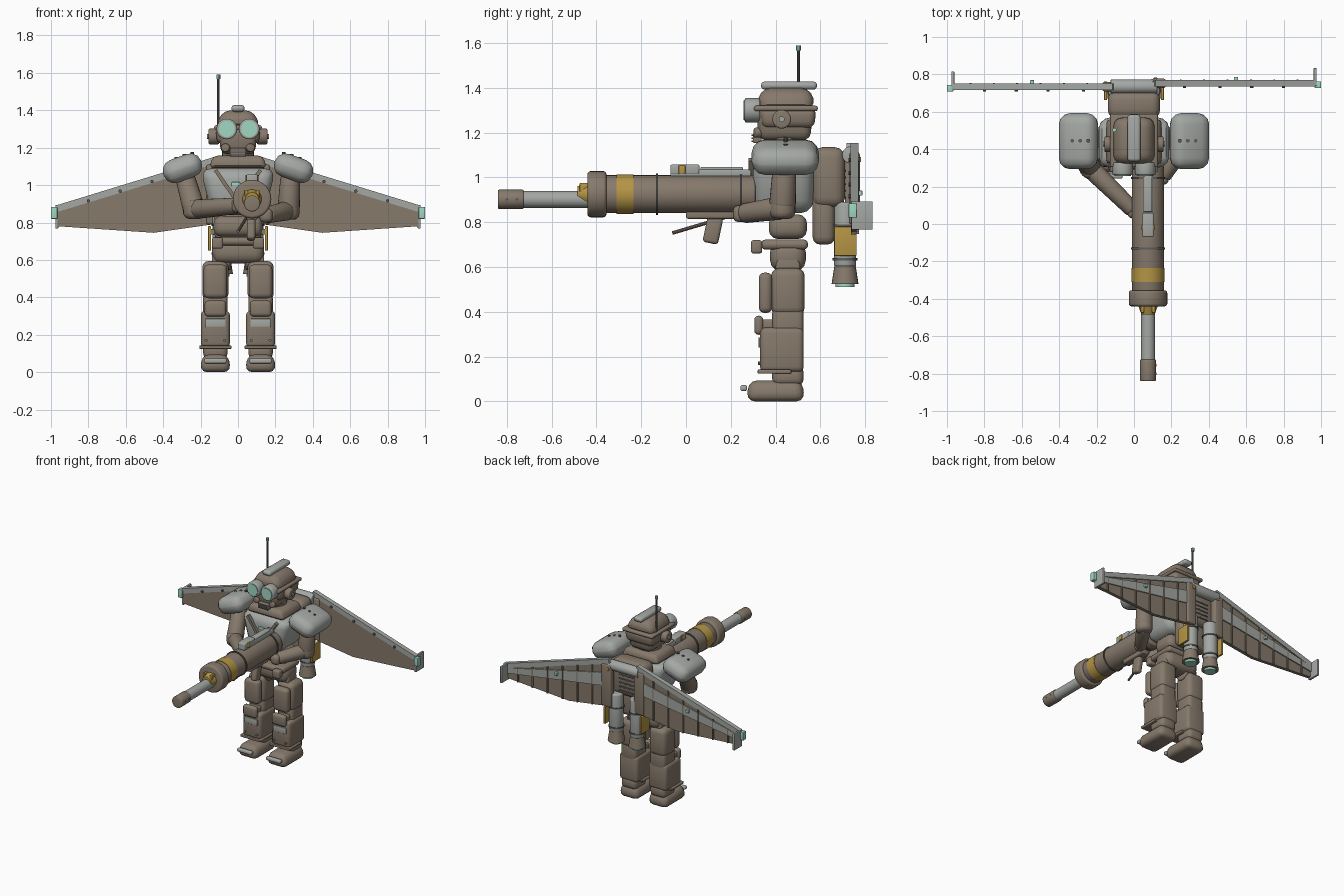
import bpy, bmesh
from math import radians
from mathutils import Vector, Matrix, Euler

old = bpy.data.objects.get("Cube")
if old:
    bpy.data.objects.remove(old, do_unlink=True)


def material(name, rgb):
    m = bpy.data.materials.new(name)
    m.use_nodes = True
    m.diffuse_color = (*rgb, 1)
    m.node_tree.nodes["Principled BSDF"].inputs["Base Color"].default_value = (*rgb, 1)
    return m


BROWN = material("brown_armour", (0.24, 0.193, 0.148))
GREY = material("pale_grey", (0.37, 0.39, 0.37))
GOLD = material("dull_gold", (0.46, 0.3, 0.06))
MINT = material("mint_glow", (0.35, 0.68, 0.54))
DARK = material("dark_steel", (0.11, 0.11, 0.11))


def finish(name, mat, bm, matrix=Matrix()):
    bmesh.ops.remove_doubles(bm, verts=bm.verts, dist=0.0002)
    bmesh.ops.recalc_face_normals(bm, faces=bm.faces)
    me = bpy.data.meshes.new(name)
    bm.to_mesh(me)
    bm.free()
    me.materials.append(mat)
    me.shade_smooth()
    me.set_sharp_from_angle(angle=radians(35))
    ob = bpy.data.objects.new(name, me)
    ob.matrix_world = matrix
    bpy.context.collection.objects.link(ob)
    return ob


def box(name, mat, centre, size, bevel=0.0, taper=(1, 1), tilt=(0, 0, 0), quat=None):
    """Rounded box; taper scales the top face."""
    bm = bmesh.new()
    bmesh.ops.create_cube(bm, size=1)
    for v in bm.verts:
        if v.co.z > 0:
            v.co.x *= taper[0]
            v.co.y *= taper[1]
        v.co = Vector(a * b for a, b in zip(v.co, size))
    if bevel:
        bmesh.ops.bevel(bm, geom=bm.edges[:], offset=bevel, segments=3, profile=0.5,
                        affect='EDGES', clamp_overlap=True)
    turn = quat or Euler([radians(a) for a in tilt]).to_quaternion()
    return finish(name, mat, bm, Matrix.Translation(centre) @ turn.to_matrix().to_4x4())


def rod(name, mat, a, b, r, r2=None, bevel=0.0, sides=24):
    """Cylinder or cone from a to b with optional rounded rims."""
    a, b = Vector(a), Vector(b)
    d = b - a
    bm = bmesh.new()
    bmesh.ops.create_cone(bm, cap_ends=True, segments=sides, radius1=r,
                          radius2=r if r2 is None else r2, depth=d.length)
    if bevel:
        rims = [e for e in bm.edges if abs(e.verts[0].co.z - e.verts[1].co.z) < 1e-5]
        bmesh.ops.bevel(bm, geom=rims, offset=bevel, segments=3, profile=0.5,
                        affect='EDGES', clamp_overlap=True)
    m = Matrix.Translation((a + b) / 2) @ d.to_track_quat('Z', 'Y').to_matrix().to_4x4()
    return finish(name, mat, bm, m)


def beam(name, mat, a, b, width, depth):
    """Straight bar between two points."""
    a, b = Vector(a), Vector(b)
    return box(name, mat, (a + b) / 2, (width, depth, (b - a).length),
               quat=(b - a).to_track_quat('Z', 'Y'))


def slab(name, mat, outline, y0, y1):
    """Extrude an x-z outline along y."""
    bm = bmesh.new()
    f = bm.faces.new([bm.verts.new((x, y0, z)) for x, z in outline])
    g = bmesh.ops.extrude_face_region(bm, geom=[f])["geom"]
    bmesh.ops.translate(bm, verts=[v for v in g if isinstance(v, bmesh.types.BMVert)],
                        vec=(0, y1 - y0, 0))
    return finish(name, mat, bm)


# Torso, pelvis and collar
box("pelvis", BROWN, (0, .455, .648), (.28, .16, .135), .05)
box("belt", BROWN, (0, .44, .70), (.28, .21, .045), .02)
box("abdomen", BROWN, (0, .455, .78), (.26, .17, .11), .04)
box("chest", GREY, (0, .435, .965), (.28, .27, .25), .06, (1.45, 1))
box("chest_light", MINT, (-.012, .298, 1.005), (.045, .012, .022), .003)
box("collar", BROWN, (0, .44, 1.125), (.31, .25, .065), .025, (.85, .9))
rod("neck", BROWN, (0, .44, 1.12), (0, .44, 1.2), .085)

# Head
box("face", BROWN, (0, .44, 1.235), (.18, .23, .14), .035, (1.2, 1.1))
box("helmet_skirt", BROWN, (0, .455, 1.265), (.225, .235, .09), .03, (1.06, 1.08))
box("helmet_brim", BROWN, (0, .446, 1.308), (.255, .285, .024), .01)
box("helmet_dome", BROWN, (0, .446, 1.352), (.245, .265, .095), .045, (.68, .85))
box("helmet_crest", GREY, (0, .46, 1.41), (.07, .25, .036), .016)
box("mouth_grille", BROWN, (0, .318, 1.175), (.085, .04, .045), .008)
for i in range(3):
    box("mouth_slot", DARK, (0, .297, 1.162 + i * .013), (.075, .008, .007))
rod("antenna", DARK, (-.105, .503, 1.28), (-.105, .503, 1.575), .007, sides=10)
rod("antenna_tip", MINT, (-.105, .503, 1.567), (-.105, .503, 1.59), .011, sides=10)

# Paired body parts
for s, side in ((-1, "right_"), (1, "left_")):
    rod(side + "goggle", GREY, (s * .06, .33, 1.3), (s * .06, .262, 1.3), .055, bevel=.008)
    rod(side + "lens", MINT, (s * .06, .27, 1.3), (s * .06, .257, 1.3), .043)
    rod(side + "ear_disc", BROWN, (s * .1, .427, 1.26), (s * .158, .427, 1.26), .042, bevel=.008)
    rod(side + "ear_cap", GREY, (s * .15, .427, 1.26), (s * .166, .427, 1.26), .013, sides=12)
    rod(side + "cheek_filter", BROWN, (s * .06, .34, 1.2), (s * .07, .305, 1.2), .022, bevel=.006)
    box(side + "shoulder_pad", GREY, (s * .297, .443, 1.09), (.215, .3, .128), .06,
        tilt=(0, s * 20, 0))
    for x, z in ((.245, 1.172), (.287, 1.16), (.33, 1.144)):
        rod(side + "shoulder_bolt", DARK, (s * x, .445, z - .03), (s * x, .445, z + .006),
            .01, sides=10)
    beam(side + "chest_strap", BROWN, (s * .12, .292, 1.08), (s * .01, .292, .92), .025, .02)
    box(side + "belt_pouch", BROWN, (s * .11, .315, .69), (.06, .05, .06), .012)

    # Legs
    x = s * .121
    rod(side + "hip_joint", BROWN, (s * .04, .455, .6), (s * .14, .455, .6), .055, bevel=.01)
    box(side + "thigh", BROWN, (x, .455, .49), (.14, .15, .21), .035)
    box(side + "thigh_guard", BROWN, (x, .355, .485), (.125, .06, .18), .025)
    box(side + "knee", BROWN, (x, .455, .35), (.13, .14, .14), .025)
    box(side + "knee_guard", BROWN, (x, .325, .34), (.115, .04, .085), .018)
    box(side + "knee_link", BROWN, (x, .37, .34), (.09, .08, .05), .01)
    box(side + "shin", BROWN, (x, .428, .23), (.155, .195, .2), .025)
    box(side + "shin_plate", GREY, (x, .33, .263), (.11, .012, .045), .003)
    box(side + "shin_band", BROWN, (x, .395, .133), (.172, .15, .018), .005)
    for dx in (-.05, .05):
        rod(side + "shin_bolt", BROWN, (x + dx, .34, .17), (x + dx, .322, .17), .008, sides=10)
    box(side + "ankle", BROWN, (x, .455, .115), (.13, .14, .09), .03)
    box(side + "foot", BROWN, (x, .4, .047), (.165, .26, .094), .038, (.85, .92))
    box(side + "toe_bar", GREY, (x, .258, .06), (.12, .03, .026), .008)

# Arms reaching round the cannon
for side, path in (("right_", [(-.285, .43, 1.05), (-.235, .3, .87), (.0, .07, .89)]),
                   ("left_", [(.28, .44, 1.05), (.27, .43, .865), (.15, .25, .838)])):
    rod(side + "upper_arm", BROWN, path[0], path[1], .052, .06, .02)
    rod(side + "elbow", BROWN, *[Vector(path[1]) + Vector((0, 0, d)) for d in (-.05, .05)],
        .058, bevel=.03)
    rod(side + "forearm", BROWN, path[1], path[2], .053, .043, .018)
    box(side + "hand", BROWN, path[2], (.07, .08, .075), .025)

# Cannon
X, Z = .075, .925


def ring(name, mat, y0, y1, r, z=Z, r2=None, bevel=0.0):
    rod(name, mat, (X, y0, z), (X, y1, z), r, r2, bevel, 32)


ring("cannon_body", BROWN, .31, -.4, .085, bevel=.01)
ring("cannon_collar", BROWN, -.355, -.44, .103, bevel=.014)
ring("cannon_gold_band", GOLD, -.235, -.31, .0885)
for y in (.25, -.125):
    ring("cannon_clamp", DARK, y, y - .01, .092)
ring("muzzle_cone", GOLD, -.43, -.485, .055, r2=.035)
for dx in (-.03, .03):
    box("muzzle_tooth", GOLD, (X + dx, -.455, .955), (.018, .04, .04), .004)
ring("inner_barrel", GREY, -.42, -.74, .038, .902)
ring("barrel_tip", BROWN, -.725, -.84, .043, .902, bevel=.006)
for y in (-.755, -.8):
    rod("tip_vent", DARK, (X - .044, y, .902), (X + .044, y, .902), .007, sides=10)
box("cannon_rail", GREY, (X, .11, 1.02), (.055, .36, .03), .005)
box("sight_front", GREY, (X, -.005, 1.035), (.06, .13, .045), .008)
box("sight_rear", GREY, (X, .16, 1.035), (.045, .19, .024), .006)
box("sight_clip", GOLD, (X, -.018, 1.035), (.068, .03, .04), .003)
box("trigger_plate", BROWN, (X, .11, .835), (.06, .22, .04), .01)
box("grip", BROWN, (X - .005, .12, .765), (.045, .07, .12), .015, tilt=(-12, 0, 0))
rod("support_rod", BROWN, (-.0, -.06, .752), (.05, .22, .835), .008, sides=10)

# Backpack and thrusters
box("backpack_upper", BROWN, (0, .637, 1.0), (.28, .145, .27), .045)
box("backpack_lower", BROWN, (0, .615, .82), (.25, .1, .24), .035)
for i in range(5):
    box("pack_slat", DARK, (0, .708, .91 + i * .03), (.13, .012, .01), .003)
rod("wing_hinge", GREY, (-.125, .735, 1.1), (.125, .735, 1.1), .038, bevel=.006)
for s, side in ((-1, "right_"), (1, "left_")):
    def tube(name, mat, z0, z1, r, r2=None, bevel=0.0):
        rod(side + name, mat, (s * .087, .71, z0), (s * .087, .71, z1), r, r2, bevel)
    tube("thruster", GREY, .6, .89, .05, bevel=.012)
    for z in (.63, .78):
        tube("thruster_ring", DARK, z, z + .01, .055)
    tube("nozzle", BROWN, .525, .615, .06, .046)
    tube("nozzle_glow", MINT, .51, .53, .042)
    box(side + "gold_fin", GOLD, (s * .152, .712, .715), (.016, .1, .13), .003)
    box(side + "fin_bracket", BROWN, (s * .125, .69, .75), (.05, .04, .03))

    # Wings: panel, leading edge, rear band, ribs and tip; the left sits slightly further back
    y = .743 + s * .009

    def out(pts):
        return [(s * x, z) for x, z in pts]
    slab(side + "wing_panel", BROWN, out([(.1, 1.13), (.965, .87), (.965, .78),
                                          (.45, .745), (.1, .795)]), y - .015, y + .01)
    beam(side + "leading_edge", GREY, (s * .11, y, 1.137), (s * .965, y, .875), .035, .036)
    slab(side + "wing_band", GREY, out([(.16, 1.04), (.96, .86), (.96, .82), (.16, .94)]),
         y + .008, y + .018)
    box(side + "wing_root", BROWN, (s * .13, y, .95), (.08, .05, .32), .012)
    box(side + "root_clip", GOLD, (s * .115, y + .022, 1.08), (.024, .016, .024), .004)
    for i in range(6):
        x = .25 + i * .125
        top = 1.075 - (x - .25) * .304
        low = .775 - (x - .25) * .15 if x < .45 else .745 + (x - .45) * .068
        box(side + "wing_rib", BROWN, (s * x, y + .012, (top + low) / 2),
            (.01, .016, top - low))
    for x in (.27, .46, .63, .8):
        z = 1.137 - (x - .11) * .306
        rod(side + "edge_bolt", DARK, (s * x, y - .01, z - .01), (s * x, y - .026, z - .01),
            .009, sides=10)
    box(side + "wing_light", MINT, (s * .545, y + .025, .93), (.022, .02, .022), .003)
    box(side + "winglet", GREY, (s * .969, y + .034, .83), (.016, .095, .125), .003)
    box(side + "wing_tip_light", MINT, (s * .983, y - .008, .852), (.034, .036, .064), .004)
